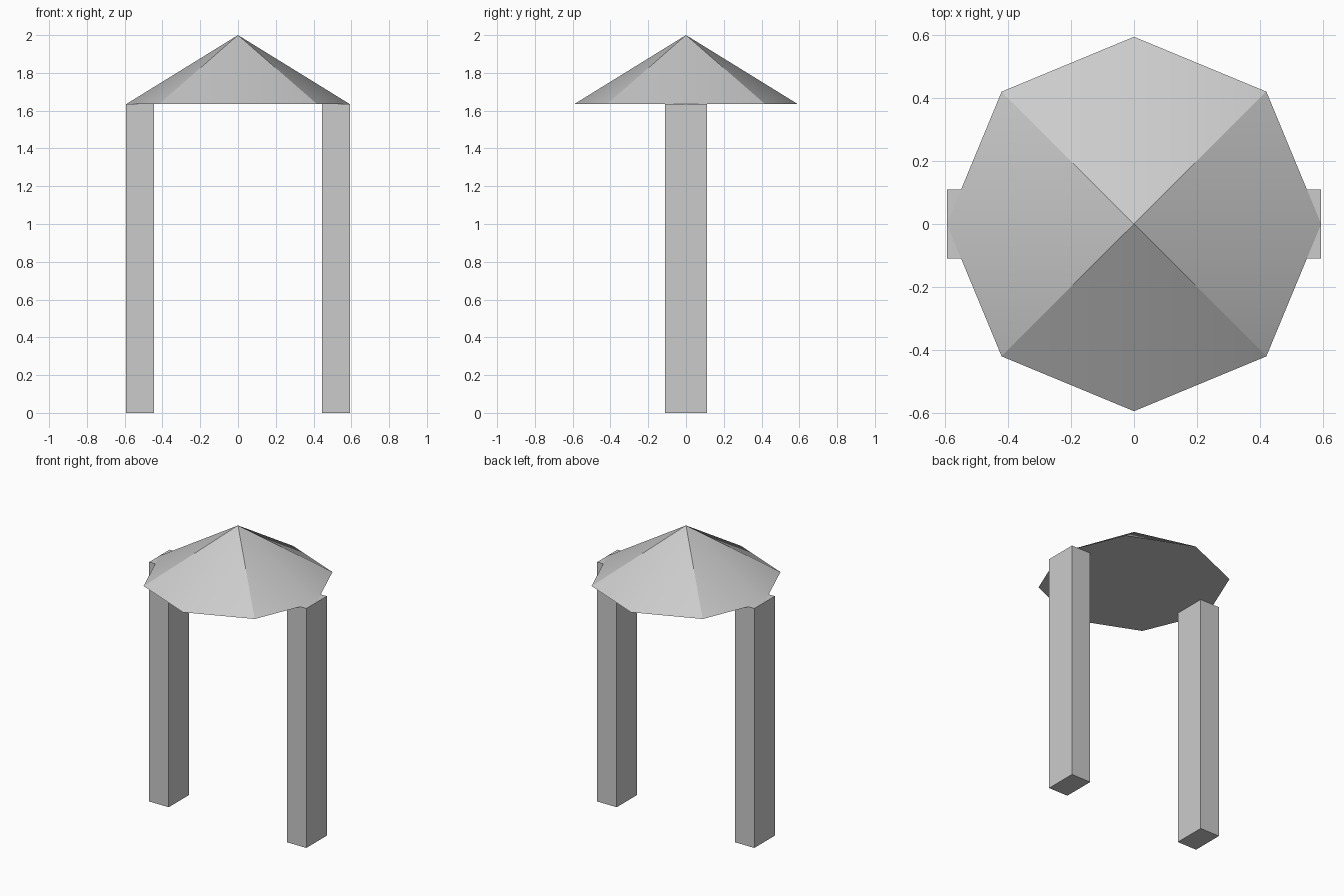
import bpy
import bmesh
import math

if "Cube" in bpy.data.objects:
    bpy.data.objects.remove(bpy.data.objects["Cube"])

RADIUS = 0.593
EAVE_Z = 1.634
TOP_Z = 2.0


def make_object(name, bm):
    mesh = bpy.data.meshes.new(name)
    bm.to_mesh(mesh)
    bm.free()
    obj = bpy.data.objects.new(name, mesh)
    bpy.context.collection.objects.link(obj)
    return obj


def add_post(name, side):
    width, depth = 0.147, 0.22
    bm = bmesh.new()
    bmesh.ops.create_cube(bm, size=1)
    bmesh.ops.scale(bm, vec=(width, depth, EAVE_Z), verts=bm.verts)
    bmesh.ops.translate(bm, vec=(side * (RADIUS - width / 2), 0, EAVE_Z / 2), verts=bm.verts)
    return make_object(name, bm)


# Two square-cut posts
add_post("left_post", -1)
add_post("right_post", 1)

# Eight-sided pointed roof with a flat underside
bm = bmesh.new()
rim = [bm.verts.new((RADIUS * math.cos(i * math.pi / 4),
                     RADIUS * math.sin(i * math.pi / 4), EAVE_Z)) for i in range(8)]
apex = bm.verts.new((0, 0, TOP_Z))
for i in range(8):
    bm.faces.new((rim[i], rim[(i + 1) % 8], apex)).smooth = True
bm.faces.new(rim[::-1])

# Crisp eaves and diagonal hips, soft shading across the other ridges
for i in range(8):
    bm.edges.get((rim[i], rim[(i + 1) % 8])).smooth = False
    if i % 2:
        bm.edges.get((rim[i], apex)).smooth = False
make_object("roof", bm)
